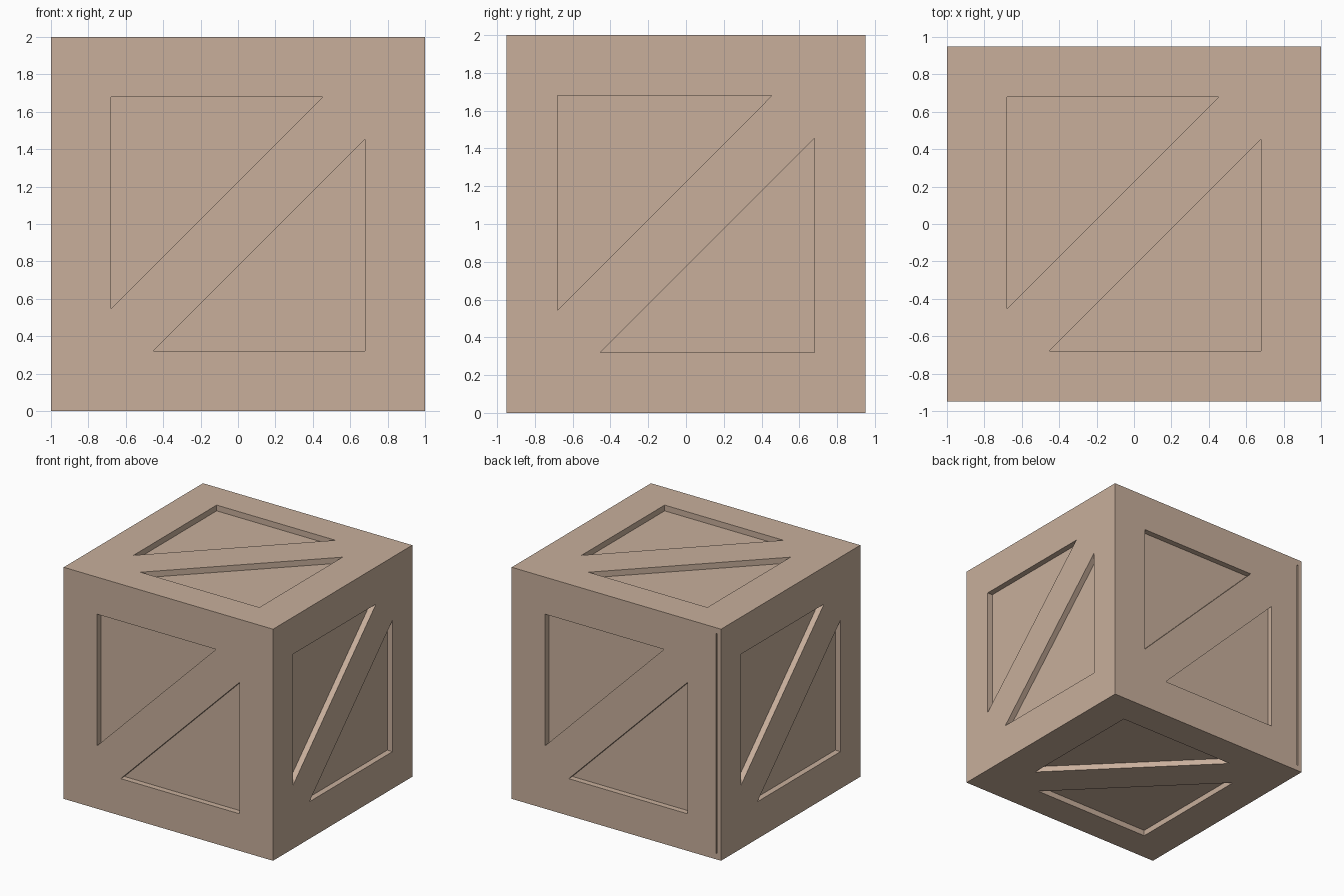
import bpy, bmesh
from mathutils import Vector

if "Cube" in bpy.data.objects:
    bpy.data.objects.remove(bpy.data.objects["Cube"])

HALF = Vector((1.0, 0.95, 1.0))   # half sizes of the crate
CENTRE = Vector((0, 0, 1))
DEPTH = 0.05                      # recess depth
A, B = 0.68, 0.455                # recess corner and diagonal end

wood = bpy.data.materials.new("pale_wood")
wood.diffuse_color = (0.58, 0.43, 0.33, 1)
wood.use_nodes = True
wood.node_tree.nodes["Principled BSDF"].inputs["Base Color"].default_value = wood.diffuse_color


def make_object(name, bm):
    bmesh.ops.recalc_face_normals(bm, faces=bm.faces)
    mesh = bpy.data.meshes.new(name)
    bm.to_mesh(mesh)
    bm.free()
    mesh.materials.append(wood)
    obj = bpy.data.objects.new(name, mesh)
    bpy.context.collection.objects.link(obj)
    return obj


def add_box(bm, centre, half):
    verts = bmesh.ops.create_cube(bm, size=2)["verts"]
    for v in verts:
        v.co = Vector(c * h for c, h in zip(v.co, half)) + centre


def add_prism(bm, points, direction):
    face = bm.faces.new([bm.verts.new(p) for p in points])
    ext = bmesh.ops.extrude_face_region(bm, geom=[face], use_keep_orig=True)
    verts = [g for g in ext["geom"] if isinstance(g, bmesh.types.BMVert)]
    bmesh.ops.translate(bm, verts=verts, vec=direction)


# Solid crate body
bm = bmesh.new()
add_box(bm, CENTRE, HALF)
crate = make_object("crate_body", bm)

# Two triangular recesses on every side, leaving a border and diagonal brace
X, Y, Z = Vector((1, 0, 0)), Vector((0, 1, 0)), Vector((0, 0, 1))
bm = bmesh.new()
for u, v in ((X, Z), (Y, Z), (-X, Z), (-Y, Z), (X, Y), (X, -Y)):
    n = u.cross(v)
    floor = CENTRE + n * (abs(n.dot(HALF)) - DEPTH)
    for s in (1, -1):
        tri = ((-A, A), (-A, -B), (B, A))
        add_prism(bm, [floor + s * (u * a + v * b) for a, b in tri], n * 0.2)

# Thin board joint along one upright of the back
add_box(bm, Vector((-0.957, 0.96, 1)), Vector((0.006, 0.05, 0.95)))
cutter = make_object("recess_cutter", bm)
cutter.hide_render = True

# Carve the recesses and discard the cutter
mod = crate.modifiers.new("recesses", "BOOLEAN")
mod.operation = "DIFFERENCE"
mod.solver = "EXACT"
mod.object = cutter
bpy.context.view_layer.objects.active = crate
crate.select_set(True)
bpy.ops.object.modifier_apply(modifier=mod.name)
bpy.data.objects.remove(cutter)
